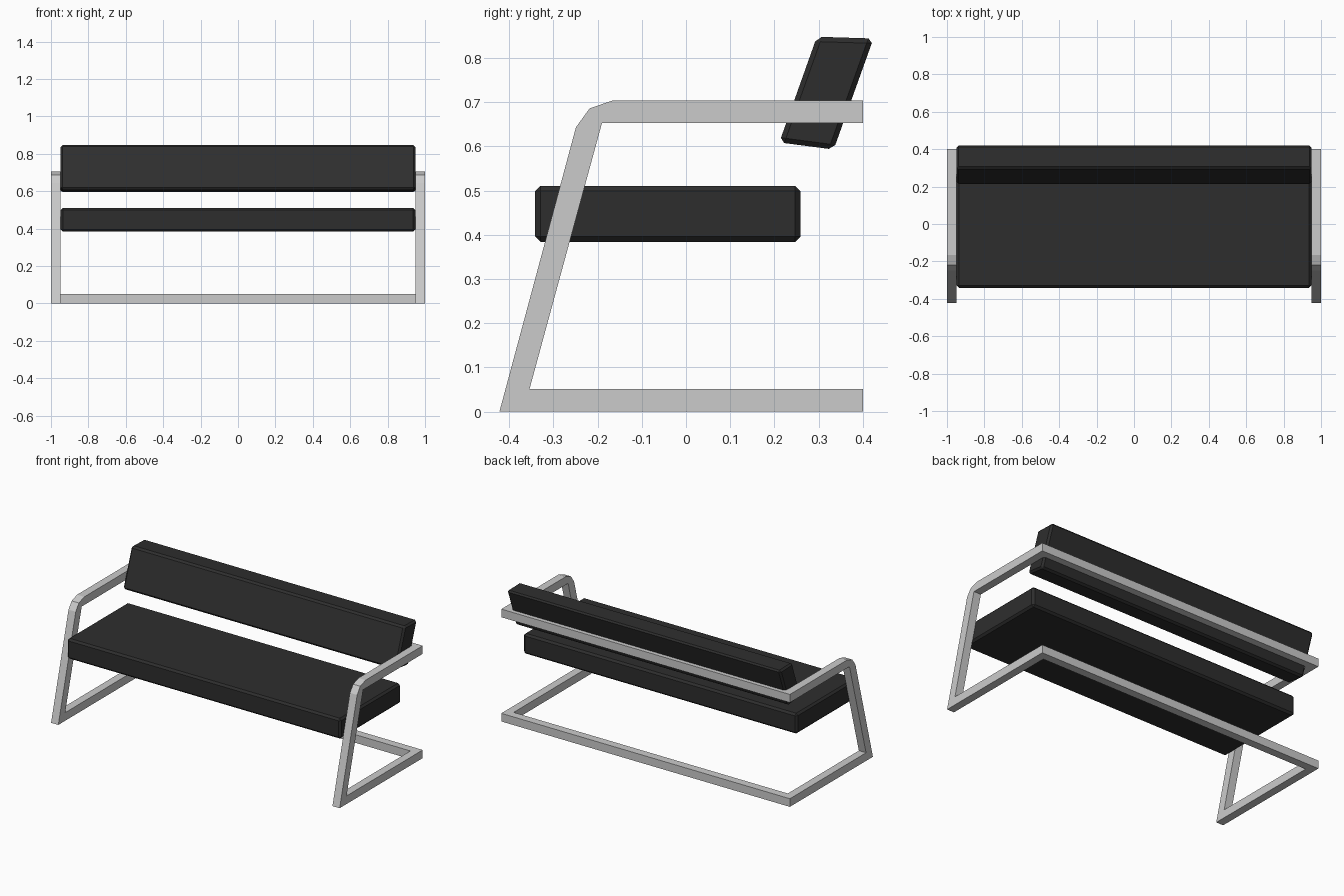
import bpy
import bmesh

cube = bpy.data.objects.get("Cube")
if cube:
    bpy.data.objects.remove(cube, do_unlink=True)


def make_material(name, rgb, roughness):
    mat = bpy.data.materials.new(name)
    mat.use_nodes = True
    color = (*rgb, 1.0)
    mat.diffuse_color = color
    shader = next(n for n in mat.node_tree.nodes if n.type == "BSDF_PRINCIPLED")
    shader.inputs["Base Color"].default_value = color
    shader.inputs["Roughness"].default_value = roughness
    return mat


def extrude_profile(name, profile, x0, x1, mat, chamfer=0.0):
    """Extrude a (y, z) outline along x, optionally chamfering every edge."""
    bm = bmesh.new()
    face = bm.faces.new([bm.verts.new((x0, y, z)) for y, z in profile])
    result = bmesh.ops.extrude_face_region(bm, geom=[face])
    moved = [v for v in result["geom"] if isinstance(v, bmesh.types.BMVert)]
    bmesh.ops.translate(bm, verts=moved, vec=(x1 - x0, 0, 0))
    bmesh.ops.recalc_face_normals(bm, faces=bm.faces[:])
    if chamfer:
        bmesh.ops.bevel(bm, geom=bm.edges[:], offset=chamfer,
                        offset_type="OFFSET", segments=1, affect="EDGES")
    mesh = bpy.data.meshes.new(name)
    bm.to_mesh(mesh)
    bm.free()
    mesh.materials.append(mat)
    obj = bpy.data.objects.new(name, mesh)
    bpy.context.collection.objects.link(obj)
    return obj


def rectangle(y0, y1, z0, z1):
    return [(y0, z0), (y1, z0), (y1, z1), (y0, z1)]


metal = make_material("light grey metal", (0.6, 0.6, 0.6), 0.4)
leather = make_material("black leather", (0.027, 0.027, 0.027), 0.6)

INNER, OUTER = 0.95, 1.0
REAR, TUBE, ARM_TOP = 0.4, 0.051, 0.704

# Side frames: floor runner, leaning front leg and armrest in one outline
side_outline = [
    (-0.422, 0), (-0.249, 0.643), (-0.218, 0.686), (-0.165, ARM_TOP),
    (REAR, ARM_TOP), (REAR, ARM_TOP - TUBE), (-0.19, ARM_TOP - TUBE),
    (-0.354, TUBE), (REAR, TUBE), (REAR, 0),
]
for side, sign in (("left", 1), ("right", -1)):
    extrude_profile(side + "_frame", side_outline, sign * INNER, sign * OUTER, metal)

# Rear crossbars joining the side frames
for name, top in (("floor_crossbar", TUBE), ("back_crossbar", ARM_TOP)):
    extrude_profile(name, rectangle(REAR - TUBE, REAR, top - TUBE, top),
                    -INNER, INNER, metal)

# Cushions
CUSHION = 0.948
extrude_profile("seat_cushion", rectangle(-0.341, 0.259, 0.384, 0.511),
                -CUSHION, CUSHION, leather, 0.012)
back_outline = [(0.211, 0.609), (0.334, 0.593), (0.424, 0.844), (0.296, 0.848)]
extrude_profile("back_cushion", back_outline, -CUSHION, CUSHION, leather, 0.011)
